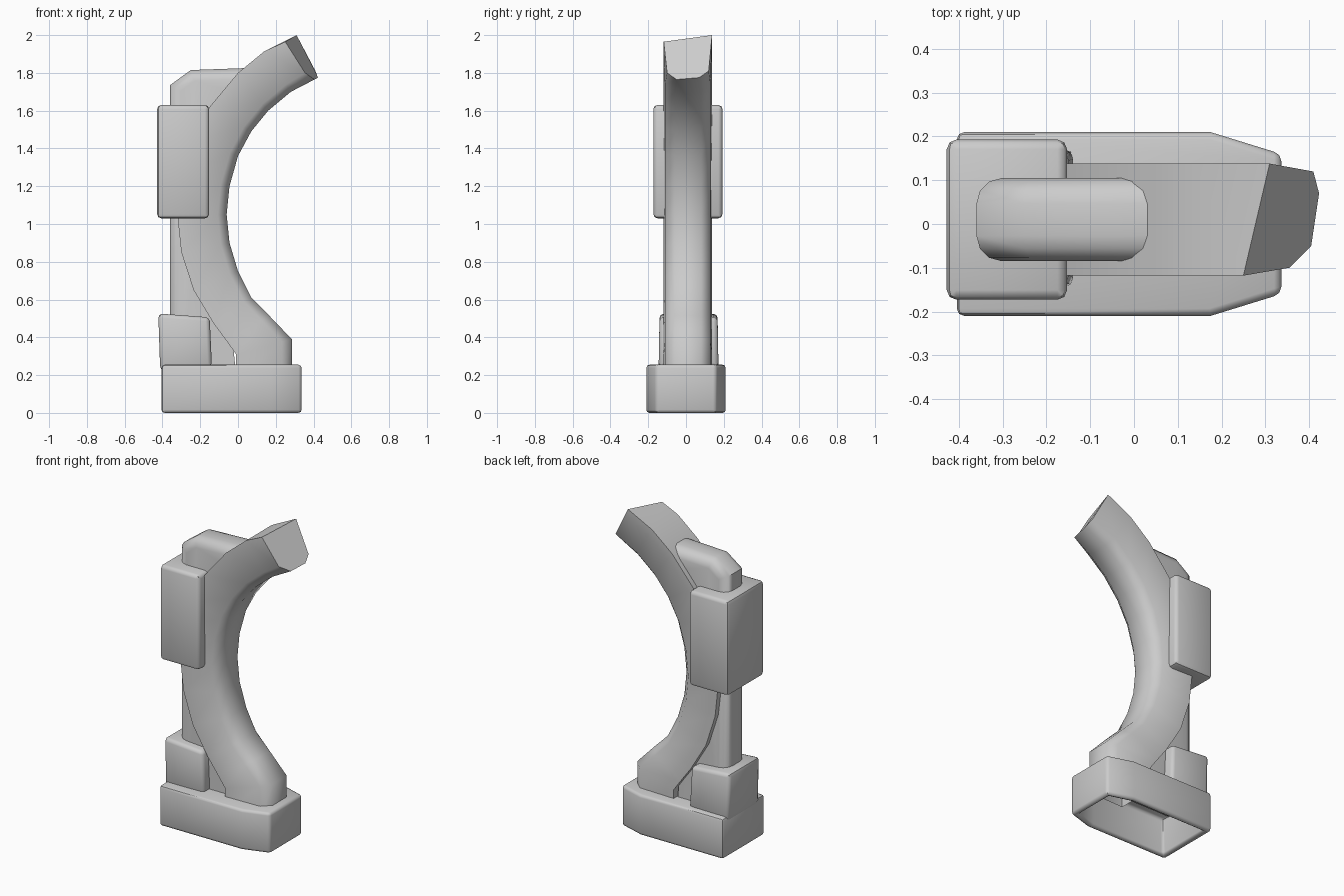
import bpy, bmesh, math

if "Cube" in bpy.data.objects:
    bpy.data.objects.remove(bpy.data.objects["Cube"])


def finish(name, bm, bevel=0, segments=2, angle=45):
    bmesh.ops.recalc_face_normals(bm, faces=bm.faces)
    me = bpy.data.meshes.new(name)
    bm.to_mesh(me)
    bm.free()
    ob = bpy.data.objects.new(name, me)
    bpy.context.collection.objects.link(ob)
    bpy.ops.object.select_all(action='DESELECT')
    ob.select_set(True)
    bpy.context.view_layer.objects.active = ob
    if bevel:
        mod = ob.modifiers.new("Bevel", 'BEVEL')
        mod.width = bevel
        mod.segments = segments
        mod.limit_method = 'ANGLE'
        mod.angle_limit = math.radians(30)
        bpy.ops.object.modifier_apply(modifier=mod.name)
    bpy.ops.object.shade_smooth_by_angle(angle=math.radians(angle))
    return ob


def loft(rings, cap_start=True, cap_end=True):
    bm = bmesh.new()
    vr = [[bm.verts.new(p) for p in r] for r in rings]
    n = len(vr[0])
    for a, b in zip(vr, vr[1:]):
        for i in range(n):
            j = (i + 1) % n
            bm.faces.new((a[i], a[j], b[j], b[i]))
    if cap_start:
        bm.faces.new(vr[0][::-1])
    if cap_end:
        bm.faces.new(vr[-1])
    return bm


# Base: wedge-nosed block, hollow underneath
plan = [(-.405, -.21), (.175, -.21), (.337, -.16),
        (.337, .16), (.175, .21), (-.405, .21)]
inner = [(x * .9 - .003, y * .84) for x, y in plan]
base = loft([[(x, y, .235) for x, y in inner],
             [(x, y, 0) for x, y in inner],
             [(x, y, 0) for x, y in plan],
             [(x, y, .255) for x, y in plan]])
finish("base", base, .02)

# Curved arm: (outer edge, inner edge) stations in x, z
stations = [((-.01, .16), (.285, .16)), ((-.01, .31), (.285, .39)),
            ((-.06, .38), (.165, .515)), ((-.13, .475), (.07, .61)),
            ((-.235, .65), (0, .75)), ((-.3, .85), (-.045, .9)),
            ((-.32, 1.04), (-.06, 1.05)), ((-.3, 1.25), (-.045, 1.2)),
            ((-.24, 1.44), (0, 1.36)), ((-.15, 1.62), (.07, 1.49)),
            ((0, 1.8), (.16, 1.6)), ((.14, 1.915), (.28, 1.7))]
section = [(0, -.118), (.82, -.112), (1, -.06),
           (1, .08), (.82, .13), (0, .138)]
rings = [[(o[0] + (i[0] - o[0]) * t, y, o[1] + (i[1] - o[1]) * t)
          for t, y in section] for o, i in stations]
# Skewed cut at the free end
rings.append([(.25, -.118, 1.965), (.355, -.1, 1.80), (.405, -.05, 1.765),
              (.423, .07, 1.775), (.41, .12, 1.81), (.31, .138, 2.0)])
finish("curved_arm", loft(rings, cap_start=False), angle=58)

# Rear column: rounded profile whose hidden side follows the arm
profile = [(-.36, .2), (-.01, .2), (-.03, .4), (-.15, .75), (-.2, 1.05),
           (-.15, 1.4), (-.03, 1.7), (.06, 1.826), (-.25, 1.815), (-.36, 1.735)]
column = loft([[(x, y, z) for x, z in profile] for y in (-.085, .105)])
back = [e for e in column.edges
        if abs(e.verts[0].co.y - e.verts[1].co.y) < .01
        and all(v.co.x < -.2 or v.co.z > 1.8 for v in e.verts)
        and all(v.co.z > 1.5 or v.co.x < -.35 for v in e.verts)]
bmesh.ops.bevel(column, geom=back, offset=.058, segments=3, profile=.5,
                affect='EDGES', clamp_overlap=True)
finish("rear_column", column, angle=50)


# Boxes clamped round the column
def box(name, bottom, top):
    def ring(x0, x1, y0, y1, za, zb):
        return [(x0, y0, za), (x1, y0, zb), (x1, y1, zb), (x0, y1, za)]
    finish(name, loft([ring(*bottom), ring(*top)]), .022)


box("upper_box", (-.428, -.153, -.173, .193, 1.03, 1.03),
    (-.428, -.153, -.173, .193, 1.63, 1.63))
box("lower_box", (-.412, -.138, -.145, .172, .225, .243),
    (-.422, -.15, -.14, .167, .526, .506))
